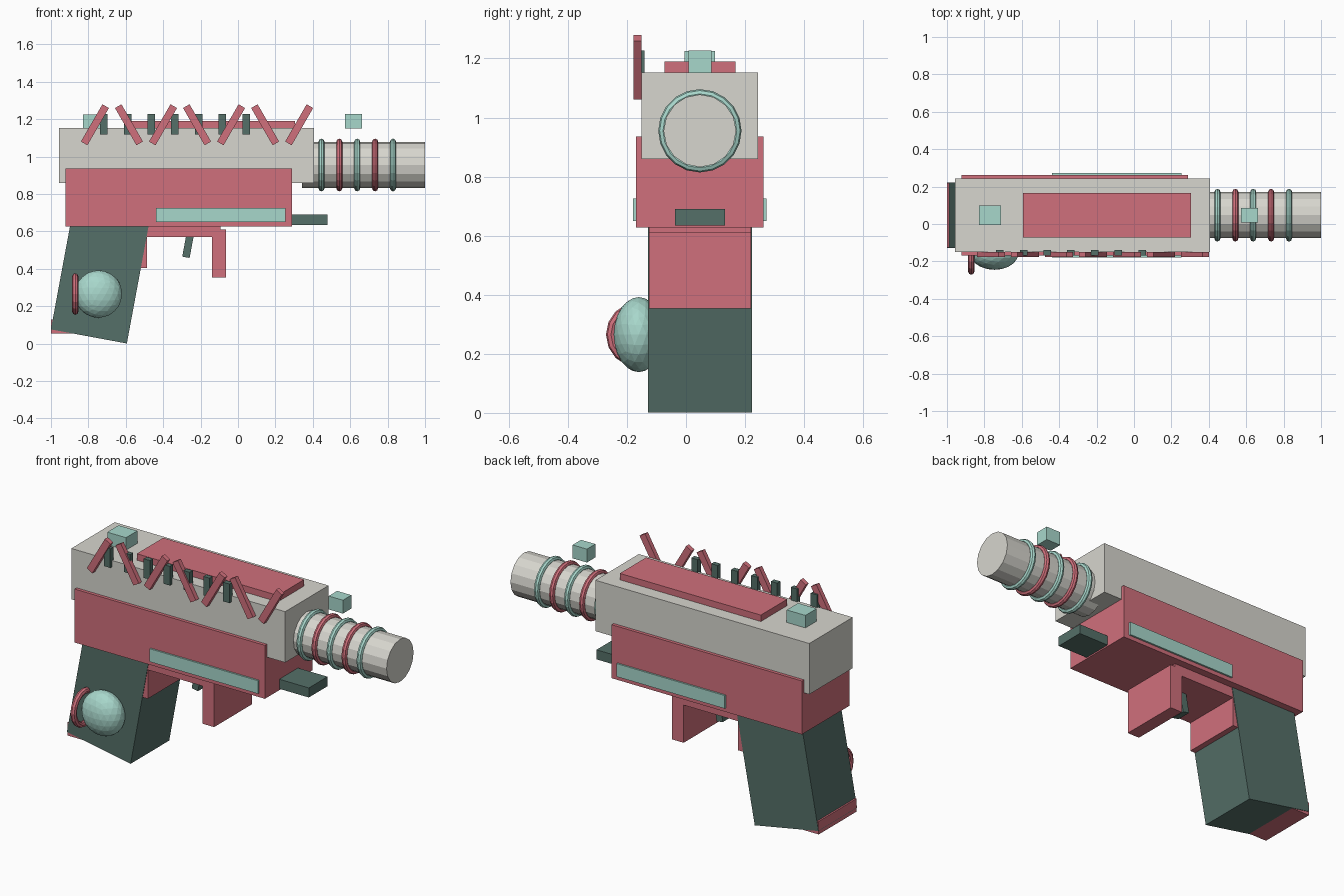
import bpy
from math import radians, pi

if "Cube" in bpy.data.objects:
    bpy.data.objects.remove(bpy.data.objects["Cube"])

CY = 0.047  # centre line of the model in y


def mat(name, rgb):
    m = bpy.data.materials.new(name)
    m.diffuse_color = (*rgb, 1)
    m.use_nodes = True
    m.node_tree.nodes["Principled BSDF"].inputs["Base Color"].default_value = m.diffuse_color
    return m


PINK = mat("pink", (0.63, 0.16, 0.20))
TEAL = mat("teal", (0.39, 0.68, 0.60))
DARK = mat("dark_green", (0.09, 0.16, 0.14))
PALE = mat("pale_grey", (0.68, 0.67, 0.62))


def finish(name, material):
    o = bpy.context.object
    o.name = name
    o.data.materials.append(material)
    return o


def block(name, material, x, y, z, tilt=0):
    """Box from (min, max) ranges, tilted about y in degrees."""
    mid = [(a + b) / 2 for a, b in (x, y, z)]
    bpy.ops.mesh.primitive_cube_add(size=1, location=mid, rotation=(0, radians(tilt), 0))
    o = finish(name, material)
    o.scale = [b - a for a, b in (x, y, z)]
    return o


def span(c, size):
    return (c - size / 2, c + size / 2)


def ring(name, material, loc, major, minor, sides):
    bpy.ops.mesh.primitive_torus_add(location=loc, rotation=(0, pi / 2, 0), major_radius=major,
                                     minor_radius=minor, major_segments=sides, minor_segments=8)
    return finish(name, material)


# Main body
block("slide", PALE, (-0.957, 0.406), span(CY, 0.395), (0.86, 1.153))
block("frame", PINK, (-0.923, 0.29), span(CY, 0.432), (0.627, 0.935))
block("top_plate", PINK, (-0.594, 0.305), span(CY, 0.24), (1.14, 1.19))
block("front_rail", DARK, (0.2, 0.478), span(CY, 0.17), (0.635, 0.69))
block("side_strips", TEAL, (-0.438, 0.253), span(CY, 0.452), (0.65, 0.725))

# Sights
block("rear_sight", TEAL, (-0.83, -0.711), span(CY, 0.103), (1.14, 1.225))
block("front_sight", TEAL, (0.572, 0.663), span(CY, 0.077), (1.15, 1.227))

# Grip and base plate
block("grip", DARK, span(-0.729, 0.413), span(CY, 0.352), span(0.407, 0.75), 10.5)
block("grip_base", PINK, (-1.0, -0.66), span(CY, 0.346), (0.055, 0.13))

# Trigger guard and trigger
block("guard_bar", PINK, (-0.56, -0.093), span(CY, 0.346), (0.57, 0.64))
block("guard_front_post", PINK, (-0.139, -0.064), span(CY, 0.346), (0.353, 0.61))
block("guard_rear_post", PINK, (-0.562, -0.487), span(CY, 0.346), (0.403, 0.61))
block("trigger", DARK, span(-0.262, 0.04), span(CY, 0.085), (0.46, 0.64), 10.5)

# Barrel with alternating rings
bpy.ops.mesh.primitive_cylinder_add(vertices=16, radius=0.123, depth=0.658,
                                    location=(0.671, CY, 0.955), rotation=(0, pi / 2, 0))
finish("barrel", PALE)
for i in range(5):
    ring(f"barrel_ring_{i + 1}", (TEAL, PINK)[i % 2], (0.446 + 0.0957 * i, CY, 0.955),
         0.125, 0.016, 20)

# Zigzag bars and small fins along the front face of the slide
for i in range(7):
    block(f"zigzag_bar_{i + 1}", PINK, span(-0.765 + 0.182 * i, 0.04), (-0.177, -0.151),
          span(1.17, 0.23), 30 if i % 2 == 0 else -30)
    block(f"slide_fin_{i + 1}", DARK, span(-0.717 + 0.1267 * i, 0.04), (-0.168, -0.14),
          (1.117, 1.227))

# Round boss and ring on the front side of the grip
bpy.ops.mesh.primitive_ico_sphere_add(subdivisions=3, radius=1, location=(-0.746, -0.16, 0.265))
finish("grip_boss", TEAL).scale = (0.127, 0.085, 0.127)
ring("grip_ring", PINK, (-0.87, -0.16, 0.265), 0.094, 0.017, 16)
